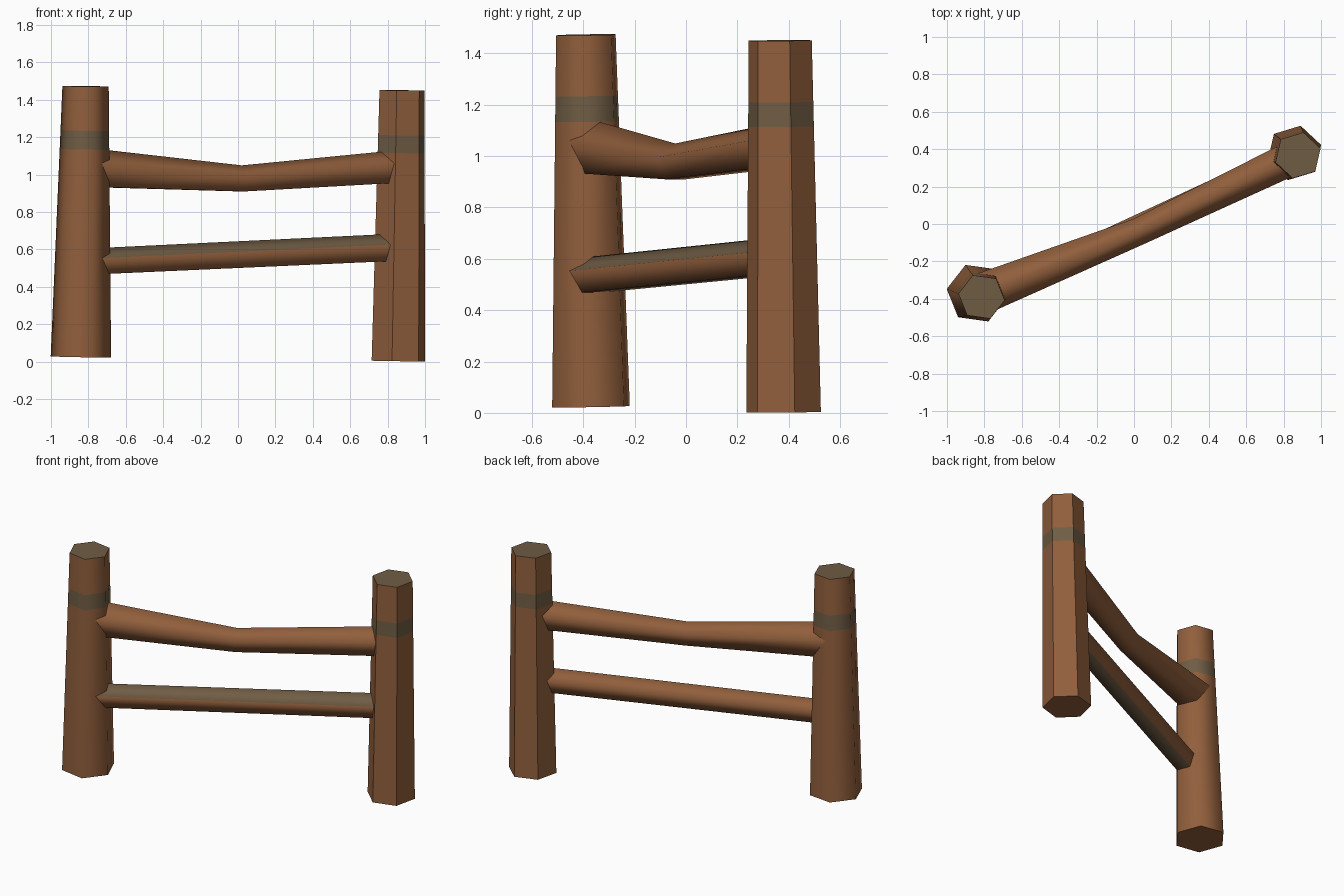
import bpy, bmesh, math
from mathutils import Vector

if "Cube" in bpy.data.objects:
    bpy.data.objects.remove(bpy.data.objects["Cube"])


def material(name, rgb):
    m = bpy.data.materials.new(name)
    m.diffuse_color = (*rgb, 1)
    m.use_nodes = True
    m.node_tree.nodes["Principled BSDF"].inputs["Base Color"].default_value = m.diffuse_color
    return m


MATS = [material("brown_wood", (0.283, 0.114, 0.045)),
        material("weathered_wood", (0.160, 0.108, 0.058))]


def tube(name, rings, sides, phase, u, v, grey_rule, grey_top=False, smooth=True):
    """Skin rings of (centre, radius) lying in the u/v plane; grey_rule(segment, side) picks colour."""
    bm = bmesh.new()
    loops = []
    for c, r in rings:
        angles = [math.radians(phase + 360 * k / sides) for k in range(sides)]
        loops.append([bm.verts.new(Vector(c) + r * (math.cos(a) * u + math.sin(a) * v)) for a in angles])
    for s, (a, b) in enumerate(zip(loops, loops[1:])):
        for k in range(sides):
            n = (k + 1) % sides
            bm.faces.new((a[k], a[n], b[n], b[k])).material_index = int(grey_rule(s, k))
    bm.faces.new(loops[0][::-1])
    bm.faces.new(loops[-1]).material_index = int(grey_top)
    bmesh.ops.recalc_face_normals(bm, faces=bm.faces)
    me = bpy.data.meshes.new(name)
    bm.to_mesh(me)
    bm.free()
    for m in MATS:
        me.materials.append(m)
    if smooth:
        me.shade_smooth()
        me.set_sharp_from_angle(angle=math.radians(80))
    bpy.context.collection.objects.link(bpy.data.objects.new(name, me))


def post(name, bottom, top, r0, r1, phase, band, smooth):
    """Leaning tapered hexagonal post with a weathered band and top."""
    b, t = Vector(bottom), Vector(top)
    axis = (t - b).normalized()
    u = (Vector((1, 0, 0)) - axis * axis.x).normalized()
    v = axis.cross(u)
    steps = [0] + [(z - b.z) / (t.z - b.z) for z in band] + [1]
    rings = [(b.lerp(t, f), r0 + (r1 - r0) * f) for f in steps]
    tube(name, rings, 6, phase, u, v, lambda s, k: s == 1, True, smooth)


def rail(name, rings, grey_sides=()):
    """Five-sided rail running between the posts."""
    d = Vector(rings[-1][0]) - Vector(rings[0][0])
    front = Vector((d.y, -d.x, 0)).normalized()
    tube(name, rings, 5, 18, front, Vector((0, 0, 1)), lambda s, k: k in grey_sides)


# Posts
post("left_post", (-0.84, -0.37, 0.025), (-0.815, -0.39, 1.472), 0.163, 0.125, -8, (1.135, 1.235), True)
post("right_post", (0.857, 0.38, 0.003), (0.877, 0.367, 1.45), 0.149, 0.126, 17, (1.115, 1.21), False)

# Sagging top rail
rail("upper_rail", [((-0.80, -0.368, 1.027), 0.115),
                    ((0.02, -0.042, 0.972), 0.077),
                    ((0.86, 0.36, 1.035), 0.096)])

# Straight lower rail, weathered on its upper front and underside
rail("lower_rail", [((-0.81, -0.411, 0.527), 0.077),
                    ((0.87, 0.365, 0.605), 0.080)], (0, 3))
